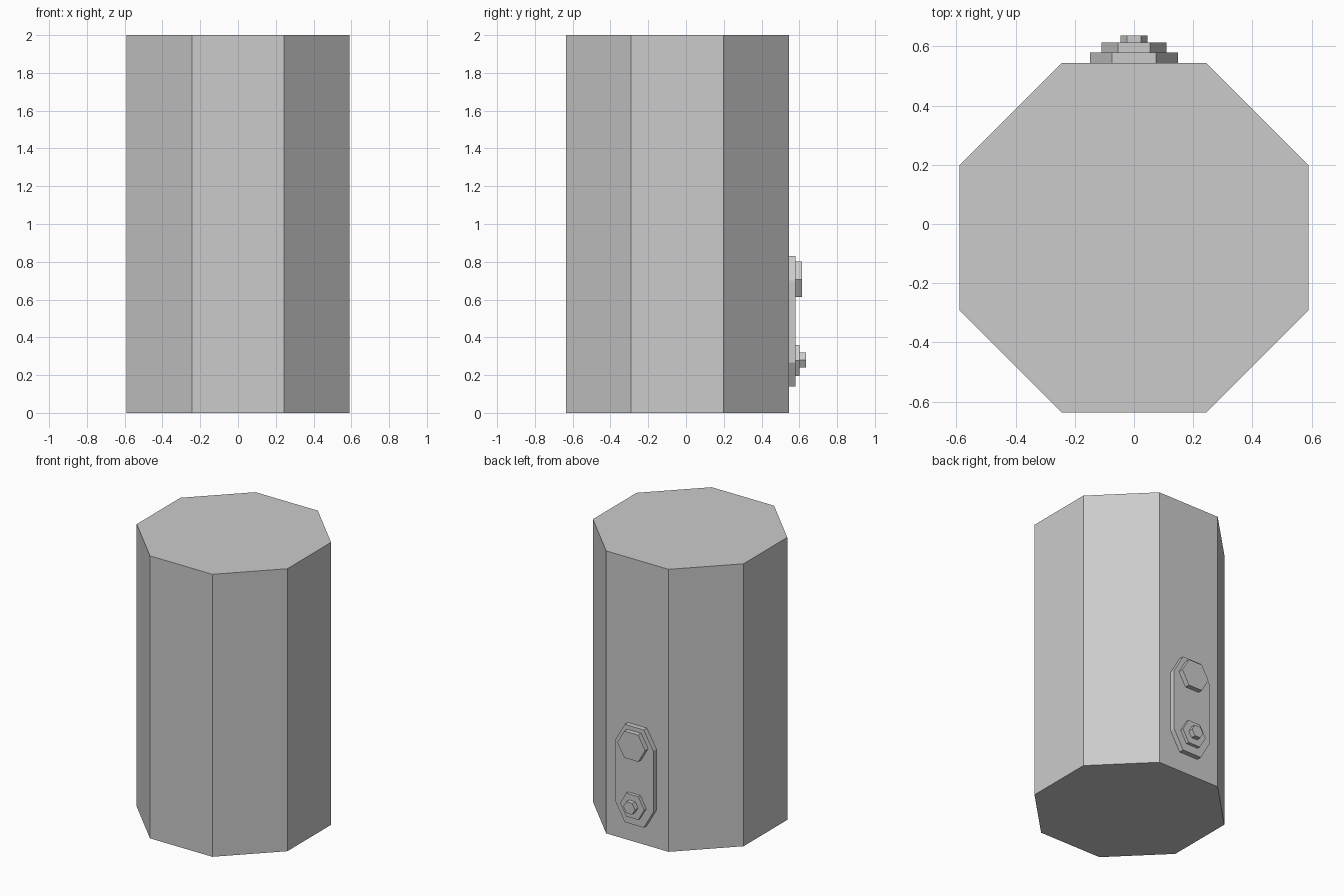
import bpy, bmesh, math
from mathutils import Vector

if "Cube" in bpy.data.objects:
    bpy.data.objects.remove(bpy.data.objects["Cube"])


def extrude_profile(name, points, offset):
    """Closed solid made by extruding a flat outline along offset."""
    bm = bmesh.new()
    face = bm.faces.new([bm.verts.new(p) for p in points])
    ext = bmesh.ops.extrude_face_region(bm, geom=[face], use_keep_orig=True)
    verts = [g for g in ext["geom"] if isinstance(g, bmesh.types.BMVert)]
    bmesh.ops.translate(bm, verts=verts, vec=Vector(offset))
    bmesh.ops.recalc_face_normals(bm, faces=bm.faces)
    mesh = bpy.data.meshes.new(name)
    bm.to_mesh(mesh)
    bm.free()
    obj = bpy.data.objects.new(name, mesh)
    bpy.context.collection.objects.link(obj)
    return obj


def hexagon(name, radius, z, y0, y1, stretch=0.0):
    """Hexagonal pad facing +y; stretch pulls its halves apart along z."""
    pts = []
    for x, h in ((1, 0), (0.5, 1), (-0.5, 1), (-1, 0)):
        pts.append((x * radius, y0, z + stretch + h * radius * math.sqrt(0.75)))
    lower = [(x, y, 2 * z - zz) for x, y, zz in reversed(pts)]
    if stretch == 0:
        lower = lower[1:-1]
    return extrude_profile(name, pts + lower, (0, y1 - y0, 0))


# Octagonal body
APOTHEM, CENTRE_Y = 0.59, -0.046
R = APOTHEM / math.cos(math.pi / 8)
octagon = [(R * math.cos(a), CENTRE_Y + R * math.sin(a), 0)
           for a in (math.pi / 8 + i * math.pi / 4 for i in range(8))]
extrude_profile("body", octagon, (0, 0, 2))

# Control panel on the back: plate, upper button, lower ring and stud
back = CENTRE_Y + APOTHEM
hexagon("back_plate", 0.149, 0.485, back, 0.579, stretch=0.217)
hexagon("upper_button", 0.109, 0.707, 0.579, 0.613)
hexagon("lower_ring", 0.095, 0.278, 0.579, 0.602)
hexagon("lower_stud", 0.046, 0.279, 0.602, 0.636)
